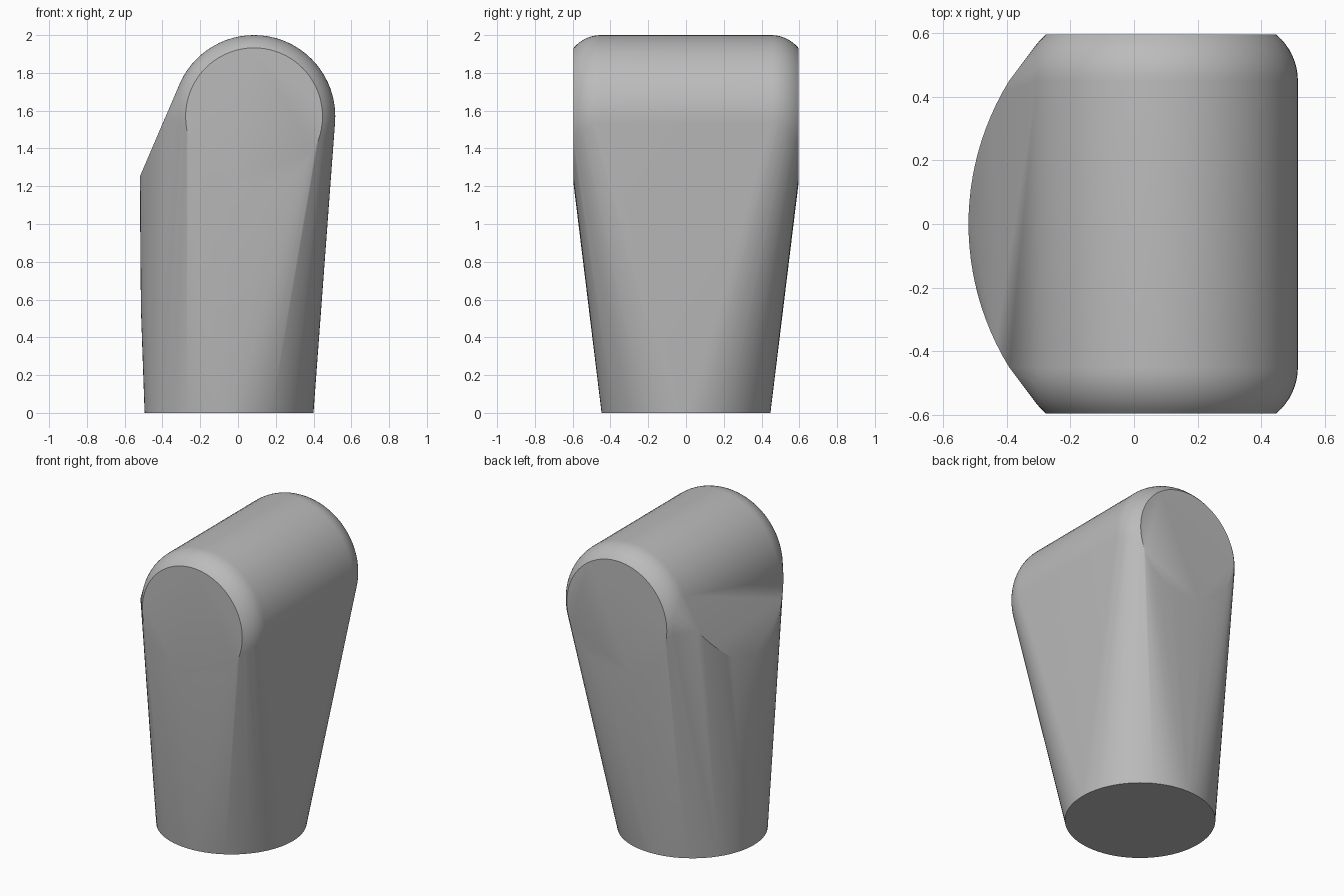
import bpy, bmesh
from math import sin, cos, pi, sqrt, radians

cube = bpy.data.objects.get("Cube")
if cube:
    bpy.data.objects.remove(cube, do_unlink=True)

# Single grey material
grey = bpy.data.materials.new("plain grey")
grey.use_nodes = True
colour = (0.5, 0.5, 0.5, 1)
grey.diffuse_color = colour
grey.node_tree.nodes["Principled BSDF"].inputs["Base Color"].default_value = colour

SEGMENTS = 72
points = []

# Round foot
for i in range(SEGMENTS):
    a = 2 * pi * i / SEGMENTS
    points.append((-0.0475 + 0.447 * cos(a), 0.447 * sin(a), 0))

# Horizontal barrel head with rounded rims
AXIS_X, AXIS_Z, RADIUS = 0.085, 1.57, 0.43
RIM, BEVEL = 0.45, 0.189
for side in (-1, 1):
    for step in range(9):
        t = radians(50) * step / 8
        y = side * (RIM + BEVEL * sin(t))
        r = RADIUS - BEVEL * (1 - cos(t))
        for i in range(SEGMENTS):
            a = 2 * pi * i / SEGMENTS
            points.append((AXIS_X + r * cos(a), y, AXIS_Z + r * sin(a)))


# Bulging shoulder: an arc lying on the slope tangent to the barrel
def add_arc(x, z, curve, half_width, slope, count=24):
    for i in range(count + 1):
        y = half_width * (2 * i / count - 1)
        inset = curve - sqrt(curve ** 2 - y ** 2)
        points.append((x + inset, y, z + slope * inset))


add_arc(-0.52, 1.25, 0.857, RIM, 2.33)
add_arc(-0.514, 0.55, 0.52, 0.2, 0)

# Stretch one skin over all the sections
bm = bmesh.new()
for p in points:
    bm.verts.new(p)
hull = bmesh.ops.convex_hull(bm, input=bm.verts[:])
inside = {g for key in ("geom_interior", "geom_unused") for g in hull[key]
          if isinstance(g, bmesh.types.BMVert)}
bmesh.ops.delete(bm, geom=list(inside), context="VERTS")
bmesh.ops.dissolve_limit(bm, angle_limit=radians(0.2),
                         verts=bm.verts[:], edges=bm.edges[:])
bmesh.ops.recalc_face_normals(bm, faces=bm.faces[:])

mesh = bpy.data.meshes.new("body")
bm.to_mesh(mesh)
bm.free()
mesh.materials.append(grey)
body = bpy.data.objects.new("body", mesh)
bpy.context.collection.objects.link(body)

# Smooth shading with crisp cap edges
bpy.ops.object.select_all(action="DESELECT")
body.select_set(True)
bpy.context.view_layer.objects.active = body
bpy.ops.object.shade_smooth_by_angle(angle=radians(30))
